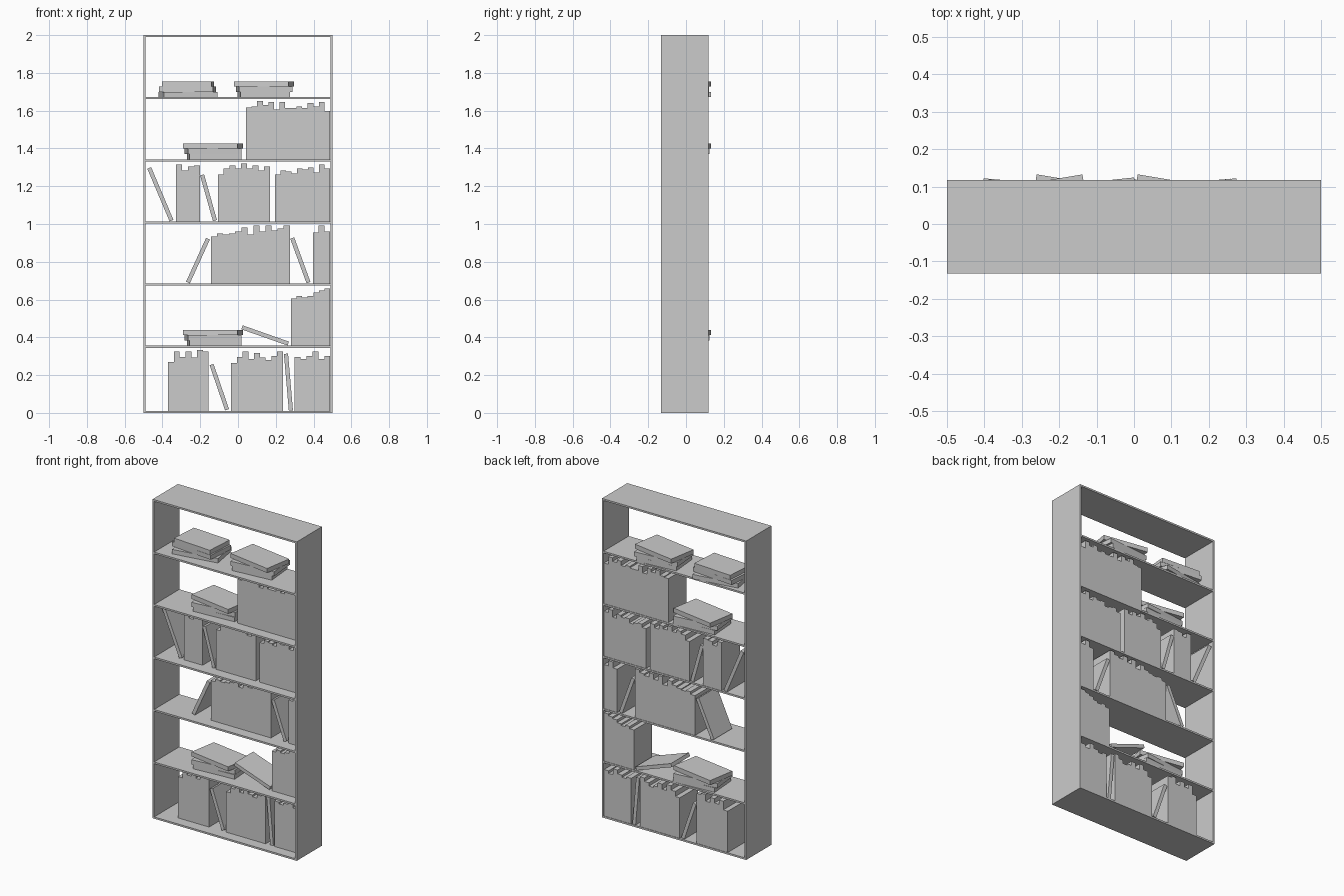
import bpy
from math import atan2, hypot, radians
from mathutils import Matrix, Vector


def box(name, size, loc, rot=(0, 0, 0)):
    bpy.ops.mesh.primitive_cube_add(size=1, location=loc, rotation=rot)
    ob = bpy.context.object
    ob.name = name
    ob.scale = size
    return ob


# Case: open-backed frame with evenly spaced shelves
CASE_Y, DEPTH, T = -0.007, 0.25, 0.011
for side, sx in (("left", -1), ("right", 1)):
    box(side + "_wall", (T, DEPTH, 2), (sx * (0.5 - T / 2), CASE_Y, 1))
shelf_z = [0.35 + 0.329 * i for i in range(5)]
for name, z in [("bottom_panel", T / 2), ("top_panel", 2 - T / 2)] + \
        [("shelf", z) for z in shelf_z]:
    box(name, (1 - 2 * T, DEPTH, T), (0, CASE_Y, z))
floors = [T] + [z + T / 2 for z in shelf_z]

# Upright books: shelf index, x range, top height of each book
BOOK_Y, BOOK_D = 0.025, 0.18
rows = [
    (0, -0.37, -0.155, (.27, .324, .297, .324, .292, .334, .324)),
    (0, -0.037, 0.238, (.265, .297, .324, .286, .318, .292, .281, .302, .324)),
    (0, 0.30, 0.488, (.297, .286, .30, .324, .286, .302)),
    (1, 0.28, 0.488, (.605, .62, .61, .62, .637, .647, .658)),
    (2, -0.143, 0.274, (.934, .95, .944, .95, .96, .981, .944, .992, .96,
                        .992, .966, .976, .992)),
    (2, 0.397, 0.488, (.955, .992, .96)),
    (3, -0.328, -0.20, (1.316, 1.284, 1.305, 1.31)),
    (3, -0.106, 0.169, (1.263, 1.294, 1.31, 1.294, 1.321, 1.294, 1.31,
                        1.284, 1.305)),
    (3, 0.196, 0.488, (1.263, 1.284, 1.278, 1.268, 1.294, 1.289, 1.30,
                       1.273, 1.316, 1.294)),
    (4, 0.042, 0.488, (1.618, 1.623, 1.65, 1.629, 1.645, 1.607, 1.645, 1.613,
                       1.613, 1.623, 1.613, 1.64, 1.623, 1.645, 1.597)),
]
for shelf, x0, x1, tops in rows:
    w, z0 = (x1 - x0) / len(tops), floors[shelf]
    for i, top in enumerate(tops):
        box("upright_book", (w, BOOK_D, top - z0),
            (x0 + (i + 0.5) * w, BOOK_Y, (top + z0) / 2))

# Leaning books: centre line from foot to head in the front view
for xa, za, xb, zb in [
    (-0.058, 0.017, -0.14, 0.256), (0.28, 0.013, 0.254, 0.313),
    (0.266, 0.367, 0.021, 0.453), (-0.265, 0.69, -0.159, 0.922),
    (0.373, 0.69, 0.287, 0.926), (-0.352, 1.018, -0.47, 1.297),
    (-0.122, 1.018, -0.19, 1.26),
]:
    box("leaning_book", (0.022, BOOK_D, hypot(xb - xa, zb - za)),
        ((xa + xb) / 2, BOOK_Y, (za + zb) / 2), (0, atan2(xb - xa, zb - za), 0))

# Flat stacks: shelf index, then (x centre, length, turn in degrees) bottom up
stacks = [
    (5, [(-0.265, 0.288, 9.5), (-0.267, 0.286, -5), (-0.265, 0.262, -4)]),
    (5, [(0.137, 0.262, 5), (0.14, 0.285, 5), (0.138, 0.29, -9.5)]),
    (4, [(-0.125, 0.277, 4), (-0.132, 0.285, 6), (-0.132, 0.29, -9.5)]),
    (1, [(-0.125, 0.277, 4), (-0.132, 0.285, 6), (-0.132, 0.29, -9.5)]),
]
H = 0.028
for shelf, books in stacks:
    for i, (x, length, turn) in enumerate(books):
        box("stacked_book", (length, BOOK_D, H),
            (x, 0.02, floors[shelf] + (i + 0.5) * H), (0, 0, radians(turn)))
